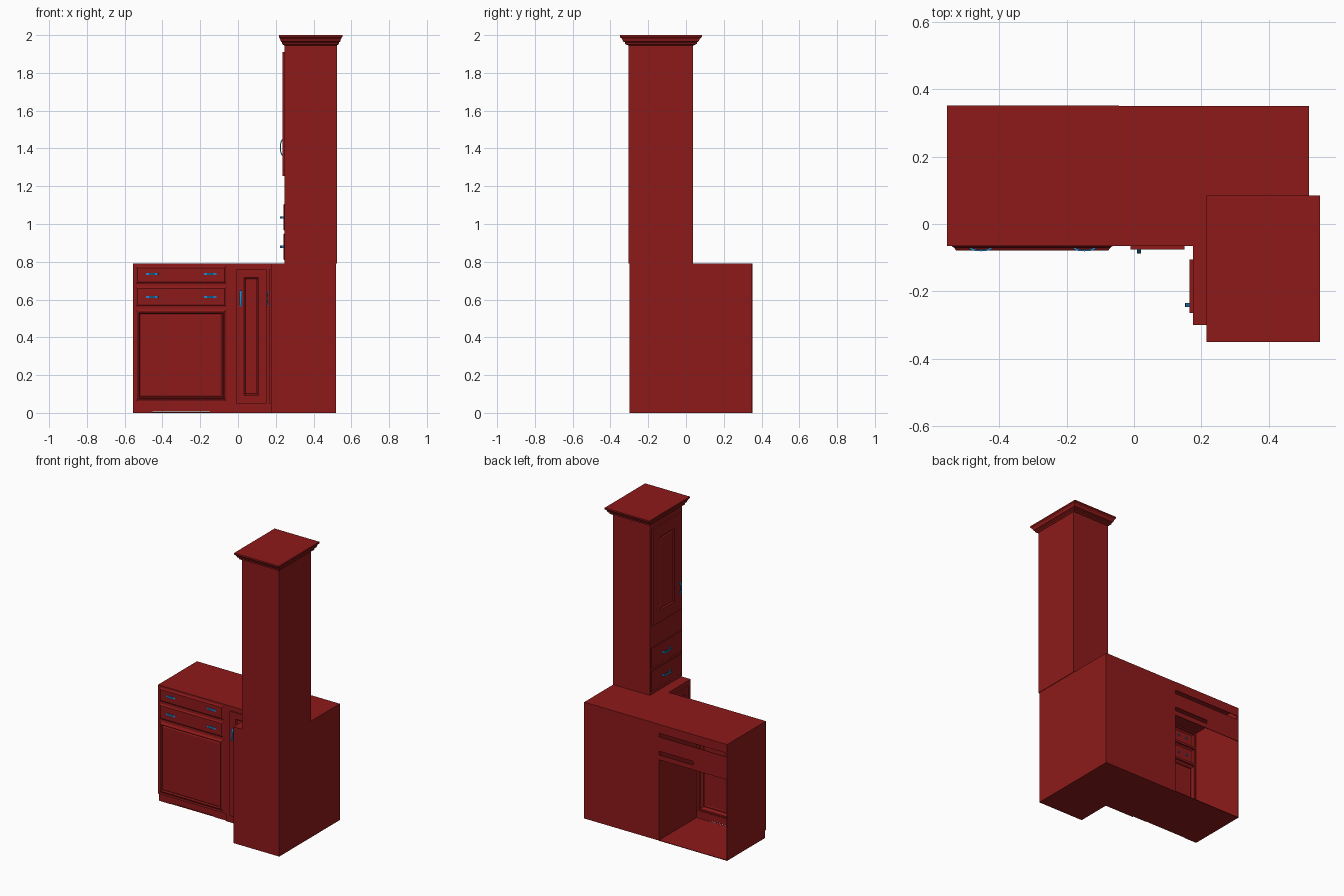
import bpy, bmesh, math
from mathutils import Vector

if "Cube" in bpy.data.objects:
    bpy.data.objects.remove(bpy.data.objects["Cube"])


def material(name, color):
    m = bpy.data.materials.new(name)
    m.diffuse_color = (*color, 1)
    m.use_nodes = True
    m.node_tree.nodes["Principled BSDF"].inputs["Base Color"].default_value = m.diffuse_color
    return m


RED = material("red_paint", (0.27, 0.01, 0.01))
BLUE = material("blue_handle", (0.02, 0.25, 0.6))


def finish(name, bm, mat):
    bmesh.ops.recalc_face_normals(bm, faces=bm.faces)
    me = bpy.data.meshes.new(name)
    bm.to_mesh(me)
    bm.free()
    me.materials.append(mat)
    ob = bpy.data.objects.new(name, me)
    bpy.context.collection.objects.link(ob)
    return ob


def prism(name, pts, vec, mat=RED):
    """Extrude a flat outline along a vector."""
    bm = bmesh.new()
    face = bm.faces.new([bm.verts.new(p) for p in pts])
    ext = bmesh.ops.extrude_face_region(bm, geom=[face], use_keep_orig=True)
    verts = [g for g in ext["geom"] if isinstance(g, bmesh.types.BMVert)]
    bmesh.ops.translate(bm, vec=vec, verts=verts)
    return finish(name, bm, mat)


def box(name, x0, x1, y0, y1, z0, z1):
    return prism(name, [(x0, y0, z0), (x1, y0, z0), (x1, y1, z0), (x0, y1, z0)], (0, 0, z1 - z0))


def loft(name, rings, cap_first=False):
    """Join four-cornered rings and close the last one."""
    bm = bmesh.new()
    loops = [[bm.verts.new(p) for p in r] for r in rings]
    for a, b in zip(loops, loops[1:]):
        for i in range(4):
            j = (i + 1) % 4
            bm.faces.new((a[i], a[j], b[j], b[i]))
    bm.faces.new(loops[-1])
    if cap_first:
        bm.faces.new(loops[0])
    return finish(name, bm, RED)


# mappings (u, height, outward) -> world for fronts facing -y and -x
def front(y):
    return lambda u, v, o: Vector((u, y - o, v))


def left(x):
    return lambda u, v, o: Vector((x - o, u, v))


def panel(name, at, u0, u1, v0, v1, steps):
    """Moulded front from (inset, outward) steps."""
    loft(name, [[at(u0 + i, v0 + i, o), at(u1 - i, v0 + i, o),
                 at(u1 - i, v1 - i, o), at(u0 + i, v1 - i, o)] for i, o in steps])


def handle(name, at, u, v, length, out, upright=False):
    """Bow pull: arched strip with two ends on the front."""
    def arc(r, o):
        return [(-r * math.cos(math.pi * k / 8), o * math.sin(math.pi * k / 8) ** 0.5 if 0 < k < 8 else 0)
                for k in range(9)]
    outline = arc(length / 2, out) + arc(length / 2 - 0.008, out - 0.005)[::-1]
    w = 0.006
    if upright:
        pts = [at(u - w, v + s, o) for s, o in outline]
        vec = at(w * 2, 0, 0) - at(0, 0, 0)
    else:
        pts = [at(u + s, v - w, o) for s, o in outline]
        vec = at(0, w * 2, 0) - at(0, 0, 0)
    prism(name, pts, vec, BLUE)


# L-shaped corner base
prism("corner_base", [(-0.044, -0.065, 0), (0.175, -0.065, 0), (0.175, -0.30, 0),
                      (0.52, -0.30, 0), (0.52, 0.35, 0), (-0.044, 0.35, 0)], (0, 0, 0.79))

# Hollow left cabinet shell, open at the lower back
X0, X1, YF, YB, T = -0.555, -0.044, -0.065, 0.352, 0.004
box("cabinet_top", X0, X1, YF, YB, 0.786, 0.79)
box("cabinet_floor", X0, X1, -0.055, YB, 0, 0.004)
box("cabinet_side", X0, X0 + T, -0.055, YB, 0, 0.79)
for i, (x1, z0, z1) in enumerate([(X1, 0.55, 0.583), (-0.30, 0.583, 0.608), (X1, 0.608, 0.705),
                                  (-0.545, 0.705, 0.73), (X1, 0.73, 0.79)]):
    box(f"back_board_{i}", X0, x1, YB - T, YB, z0, z1)

# Face frame and recessed plinth with a shallow arch
for i, (z0, z1) in enumerate([(0.05, 0.062), (0.548, 0.562), (0.668, 0.682), (0.777, 0.79)]):
    box(f"front_rail_{i}", X0, X1, YF, YF + 0.012, z0, z1)
box("front_stile_left", X0, -0.543, YF, YF + 0.012, 0.05, 0.79)
box("front_stile_right", -0.062, X1, YF, YF + 0.012, 0.05, 0.79)
prism("plinth", [(-0.55, -0.058, 0), (-0.46, -0.058, 0), (-0.45, -0.058, 0.008), (-0.15, -0.058, 0.008),
                 (-0.14, -0.058, 0), (X1, -0.058, 0), (X1, -0.058, 0.055), (-0.55, -0.058, 0.055)],
      (0, 0.008, 0))

# Wide door and two drawers
face = front(YF)
panel("wide_door", face, -0.543, -0.062, 0.062, 0.548,
      [(0, 0), (0.008, 0.004), (0.014, 0.013), (0.019, 0.013), (0.024, 0.003), (0.032, 0.006)])
for i, (z0, z1, zh) in enumerate([(0.562, 0.668, 0.613), (0.682, 0.777, 0.735)]):
    panel(f"wide_drawer_{i}", face, -0.543, -0.062, z0, z1, [(0, 0), (0.004, 0.002), (0.010, 0.007)])
    for j, x in enumerate((-0.455, -0.147)):
        handle(f"wide_drawer_handle_{i}_{j}", face, x, zh, 0.07, 0.016)

# Two narrow corner doors
NARROW = [(0, 0), (0, 0.01), (0.042, 0.01), (0.050, 0.003), (0.056, 0.007)]
panel("corner_door_front", face, -0.01, 0.15, 0.05, 0.76, NARROW)
handle("corner_handle_front", face, 0.015, 0.605, 0.09, 0.023, True)
side = left(0.175)
panel("corner_door_side", side, -0.265, -0.105, 0.05, 0.76, NARROW)
handle("corner_handle_side", side, -0.24, 0.605, 0.09, 0.023, True)

# Tower with door and two drawers on its left face
box("tower", 0.245, 0.523, -0.305, 0.038, 0.79, 1.955)
tower_face = left(0.245)
panel("tower_door", tower_face, -0.292, 0.018, 1.255, 1.91,
      [(0, 0), (0, 0.01), (0.078, 0.01), (0.086, 0.003), (0.092, 0.007)])
handle("tower_door_handle", tower_face, -0.27, 1.405, 0.09, 0.023, True)
for i, z in enumerate((0.88, 1.035)):
    panel(f"tower_drawer_{i}", tower_face, -0.295, 0.025, z - 0.07, z + 0.07, [(0, 0), (0.003, 0.003)])
    handle(f"tower_drawer_handle_{i}", tower_face, -0.133, z, 0.09, 0.023)

# Crown moulding
crown = [(0.0, 1.945), (0.012, 1.953), (0.012, 1.962), (0.018, 1.966), (0.022, 1.98), (0.029, 1.99), (0.029, 2.0)]
loft("crown", [[(0.245 - o, -0.305 - o * 1.55, z), (0.523 + o, -0.305 - o * 1.55, z),
                (0.523 + o, 0.038 + o * 1.6, z), (0.245 - o, 0.038 + o * 1.6, z)] for o, z in crown], True)
